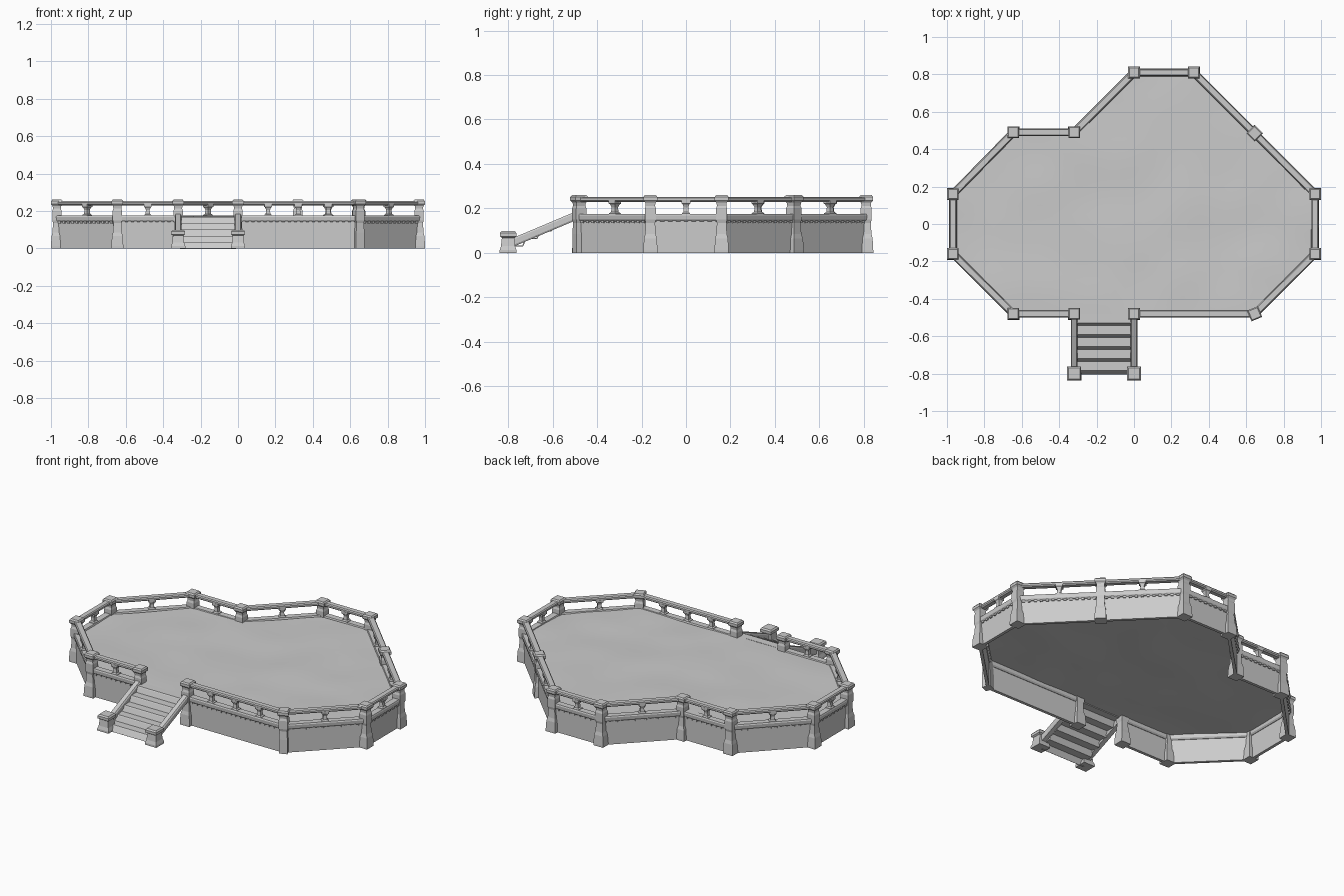
import bpy, bmesh, math
from mathutils import Vector, Matrix, noise

old = bpy.data.objects.get("Cube")
if old:
    bpy.data.objects.remove(old)

stone = bpy.data.materials.new("grey stone")
stone.use_nodes = True
GREY = (0.6, 0.6, 0.6, 1)
stone.diffuse_color = GREY
stone.node_tree.nodes["Principled BSDF"].inputs["Base Color"].default_value = GREY


def finish(name, bm, smooth=False, recalc=True):
    if recalc:
        bmesh.ops.recalc_face_normals(bm, faces=bm.faces)
    mesh = bpy.data.meshes.new(name)
    bm.to_mesh(mesh)
    bm.free()
    mesh.materials.append(stone)
    for p in mesh.polygons:
        p.use_smooth = smooth
    ob = bpy.data.objects.new(name, mesh)
    bpy.context.collection.objects.link(ob)
    return ob


def loft(bm, rings):
    """Skin a list of four-cornered rings and cap both ends."""
    rows = [[bm.verts.new(p) for p in r] for r in rings]
    for a, b in zip(rows, rows[1:]):
        for i in range(4):
            j = (i + 1) % 4
            bm.faces.new((a[i], a[j], b[j], b[i]))
    bm.faces.new(rows[0])
    bm.faces.new(rows[-1])


def square_turned(name, x, y, profile, angle=0):
    """Square pillar from (height, half width) pairs."""
    bm = bmesh.new()
    corners = [(-1, -1), (1, -1), (1, 1), (-1, 1)]
    loft(bm, [[(cx * w, cy * w, z) for cx, cy in corners] for z, w in profile])
    bmesh.ops.rotate(bm, verts=bm.verts, matrix=Matrix.Rotation(angle, 3, 'Z'))
    bmesh.ops.translate(bm, verts=bm.verts, vec=(x, y, 0))
    return finish(name, bm)


def beam(name, a, b, profile):
    """Upright bar from a to b; profile gives (height, half width) pairs."""
    bm = bmesh.new()
    a, b = Vector(a), Vector(b)
    d = (b - a).xy.normalized()
    side = Vector((-d.y, d.x, 0))
    up = Vector((0, 0, 1))
    loft(bm, [[a - side * w + up * z, b - side * w + up * z,
               b + side * w + up * z, a + side * w + up * z] for z, w in profile])
    return finish(name, bm)


# Terrace outline, starting right of the stair opening, anticlockwise
corners = [(0, -.48), (.645, -.48), (.968, -.16), (.968, .16), (.645, .485),
           (.32, .81), (0, .81), (-.32, .49), (-.645, .49), (-.968, .16),
           (-.968, -.16), (-.645, -.48), (-.32, -.48)]

POST = [(0, .032), (.012, .032), (.065, .029), (.085, .024), (.135, .021),
        (.15, .025), (.2, .025), (.212, .021), (.226, .023), (.236, .031),
        (.252, .031), (.26, .025)]
SLIM = [(z, min(w, .024) if z < .1 else w) for z, w in POST]
BALUSTER = [(.165, .019), (.178, .019), (.184, .012), (.205, .01),
            (.218, .015), (.222, .02), (.236, .02)]
WALL = [(0, .009), (.15, .009)]
CURB = [(.142, .012), (.15, .019), (.168, .021), (.175, .018)]
RAIL = [(.23, .012), (.236, .019), (.246, .019), (.252, .014)]

# Corner posts
for i, (x, y) in enumerate(corners):
    turn = {1: math.pi / 8, 4: math.pi / 4}.get(i, 0)
    square_turned(f"post_{i}", x, y, SLIM if i == 1 else POST, turn)

# Walls, curbs, rails, balusters and dentils between neighbouring posts
dentils = bmesh.new()
for i, (a, b) in enumerate(zip(corners, corners[1:])):
    a3, b3 = Vector((*a, 0)), Vector((*b, 0))
    d = b3 - a3
    beam(f"wall_{i}", a3, b3, WALL)
    beam(f"curb_{i}", a3, b3, CURB)
    beam(f"rail_{i}", a3, b3, RAIL)
    angle = math.atan2(d.y, d.x)
    count = 3 if d.length > .6 else 1
    for k in range(count):
        p = a3 + d * (k + 1) / (count + 1)
        square_turned(f"baluster_{i}_{k}", p.x, p.y, BALUSTER, angle)
    teeth = int(d.length / .032)
    out = Vector((d.y, -d.x, 0)).normalized()
    for k in range(1, teeth):
        p = a3 + d * k / teeth + out * .01 + Vector((0, 0, .14))
        m = (Matrix.Translation(p) @ Matrix.Rotation(angle, 4, 'Z')
             @ Matrix.Diagonal((.016, .01, .012, 1)))
        bmesh.ops.create_cube(dentils, size=1, matrix=m)
finish("wall_dentils", dentils)

# Worn, gently uneven floor
bm = bmesh.new()
bm.faces.new([bm.verts.new((x, y, .168)) for x, y in corners])
for axis in (Vector((1, 0, 0)), Vector((0, 1, 0))):
    for k in range(-19, 20):
        bmesh.ops.bisect_plane(bm, geom=bm.verts[:] + bm.edges[:] + bm.faces[:],
                               plane_co=axis * k * .05, plane_no=axis)
for v in bm.verts:
    v.co.z += .006 * noise.noise(Vector((v.co.x * 4, v.co.y * 4, 1.7)))
bmesh.ops.triangulate(bm, faces=[f for f in bm.faces if len(f.verts) > 4])
for f in bm.faces:
    if f.normal.z < 0:
        f.normal_flip()
finish("floor", bm, smooth=True, recalc=False)

# Stairs as a folded sheet
STEPS, RISE, RUN = 5, .0335, .064
path = [(-.805, 0)]
for k in range(STEPS):
    y = -.8 + RUN * k
    path += [(y + .012, RISE * (k + 1) - .005), (y + .016, RISE * (k + 1)),
             (y + RUN, RISE * (k + 1))]
bm = bmesh.new()
rows = [[bm.verts.new((x, y, z)) for x in (-.31, -.01)] for y, z in path]
for p, q in zip(rows, rows[1:]):
    bm.faces.new((p[0], p[1], q[1], q[0]))
stairs = finish("stairs", bm, recalc=False)
thick = stairs.modifiers.new("thickness", 'SOLIDIFY')
thick.thickness = .006

# Sloping stair sides and their low end pillars
STRINGER = [(-.022, .014), (-.014, .018), (.01, .018), (.018, .013)]
PILLAR = [(0, .038), (.012, .038), (.03, .032), (.068, .028), (.074, .037),
          (.09, .037), (.098, .03)]
for side, x in (("left", 0), ("right", -.32)):
    beam(f"stair_side_{side}", (x, -.8, .04), (x, -.48, .175), STRINGER)
    square_turned(f"stair_pillar_{side}", x, -.8, PILLAR)
